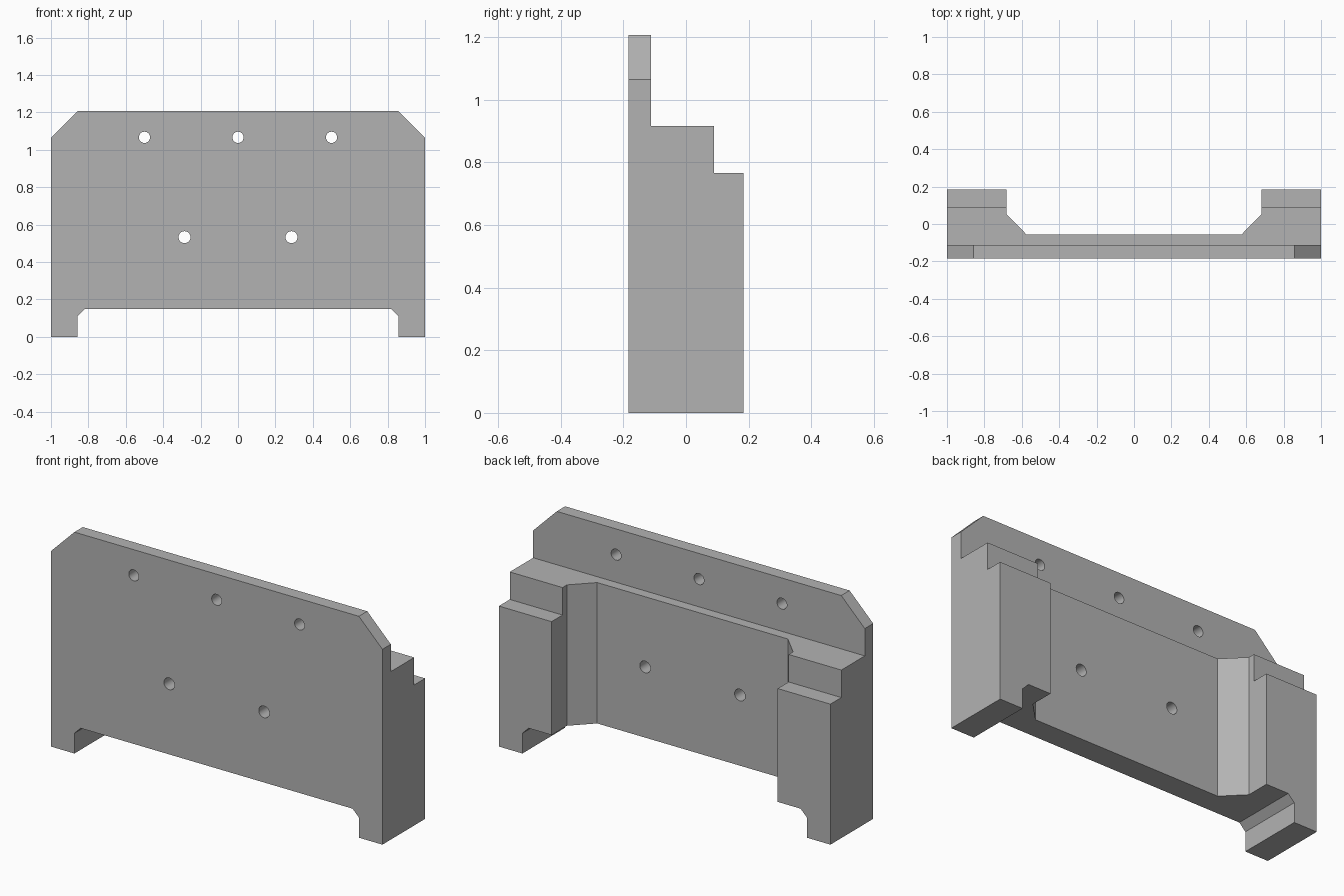
import bpy
import bmesh
from math import cos, sin, tau

if "Cube" in bpy.data.objects:
    bpy.data.objects.remove(bpy.data.objects["Cube"], do_unlink=True)

grey = bpy.data.materials.new("plain grey")
grey.use_nodes = True
colour = (0.45, 0.45, 0.45, 1)
grey.diffuse_color = colour
grey.node_tree.nodes["Principled BSDF"].inputs["Base Color"].default_value = colour


def prism(name, points, place, lo, hi):
    """Extrude a closed outline from lo to hi; place(u, v, w) gives x, y, z."""
    bm = bmesh.new()
    rings = [[bm.verts.new(place(u, v, w)) for u, v in points] for w in (lo, hi)]
    for ring in rings:
        bm.faces.new(ring)
    n = len(points)
    for i in range(n):
        j = (i + 1) % n
        bm.faces.new((rings[0][i], rings[0][j], rings[1][j], rings[1][i]))
    bmesh.ops.recalc_face_normals(bm, faces=bm.faces)
    mesh = bpy.data.meshes.new(name)
    bm.to_mesh(mesh)
    bm.free()
    mesh.materials.append(grey)
    obj = bpy.data.objects.new(name, mesh)
    bpy.context.collection.objects.link(obj)
    return obj


def mirrored(half):
    return half + [(-u, v) for u, v in reversed(half)]


def along_x(u, v, w):
    return (w, u, v)


def along_y(u, v, w):
    return (u, w, v)


def along_z(u, v, w):
    return (u, v, w)


def combine(target, tool, operation):
    tool.hide_render = True
    mod = target.modifiers.new(operation.lower(), "BOOLEAN")
    mod.operation = operation
    mod.solver = "EXACT"
    mod.object = tool
    bpy.context.view_layer.objects.active = target
    bpy.ops.object.modifier_apply(modifier=mod.name)
    bpy.data.objects.remove(tool, do_unlink=True)


# Front outline: clipped top corners, two feet with a chamfered gap between
front = mirrored([(0.82, 0.148), (0.858, 0.11), (0.858, 0), (1, 0),
                  (1, 1.065), (0.858, 1.207)])
bracket = prism("bracket_plate", front, along_y, -0.184, 0.184)

# Stepped side outline
side = [(-0.3, -0.1), (0.3, -0.1), (0.3, 0.766), (0.09, 0.766),
        (0.09, 0.916), (-0.112, 0.916), (-0.112, 1.4), (-0.3, 1.4)]
combine(bracket, prism("side_envelope", side, along_x, -1.2, 1.2), "INTERSECT")

# Rear pocket with angled inner corners
pocket = mirrored([(0.575, -0.056), (0.682, 0.052), (0.682, 0.4)])
combine(bracket, prism("pocket_cutter", pocket, along_z, -0.1, 1.1), "DIFFERENCE")

# Bolt holes: three along the top flange, two through the web
holes = [(x, 1.067, 0.03) for x in (-0.5, 0, 0.5)]
holes += [(x, 0.533, 0.032) for x in (-0.286, 0.286)]
for x, z, r in holes:
    circle = [(x + r * cos(tau * i / 32), z + r * sin(tau * i / 32)) for i in range(32)]
    combine(bracket, prism("hole_cutter", circle, along_y, -0.4, 0.4), "DIFFERENCE")

# Crisp edges with smooth hole walls
bpy.ops.object.select_all(action="DESELECT")
bracket.select_set(True)
bpy.context.view_layer.objects.active = bracket
bpy.ops.object.shade_smooth_by_angle(angle=0.5)
